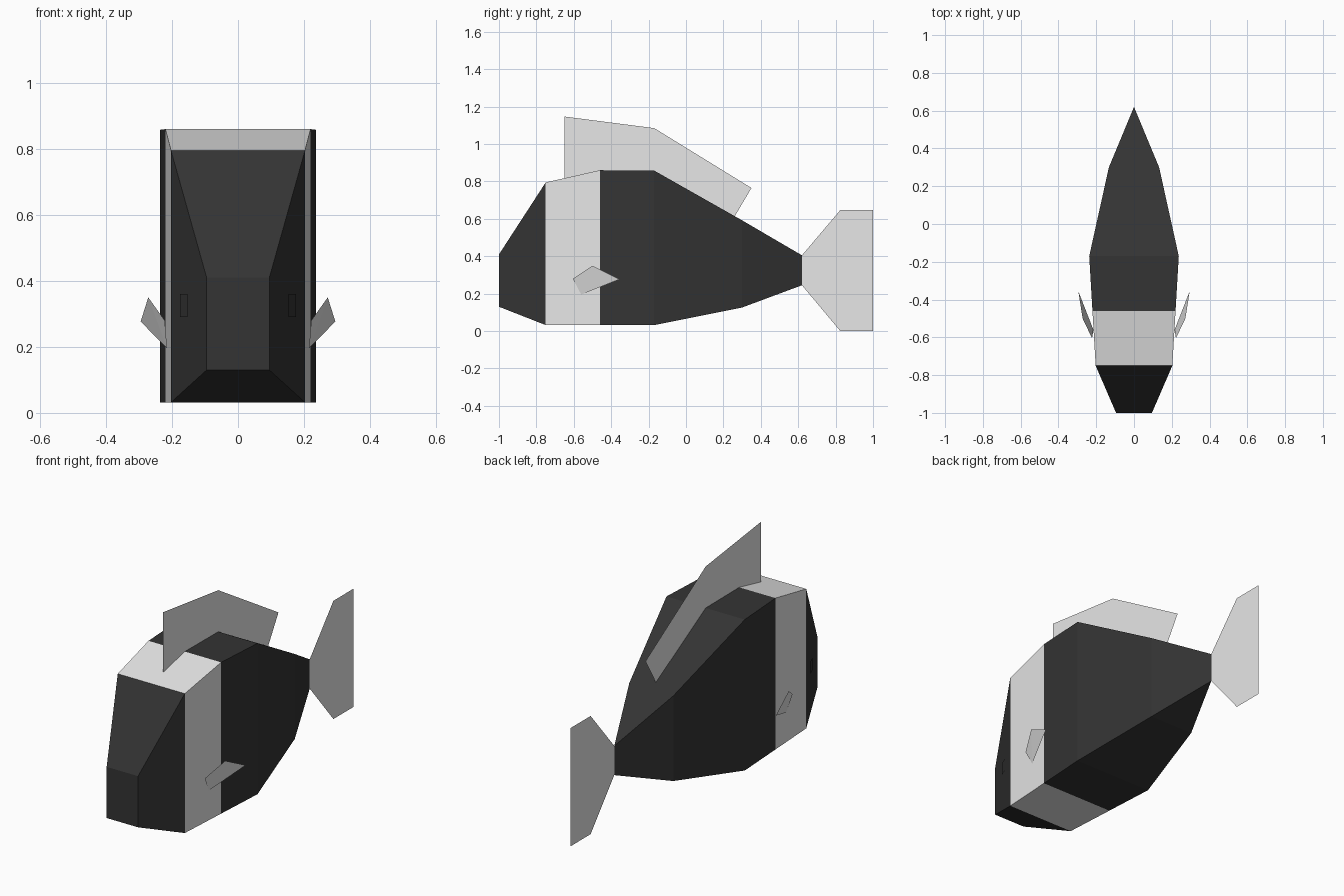
import bpy, bmesh
from mathutils import Vector

if "Cube" in bpy.data.objects:
    bpy.data.objects.remove(bpy.data.objects["Cube"])


def material(name, value):
    m = bpy.data.materials.new(name)
    m.diffuse_color = (value, value, value, 1)
    m.use_nodes = True
    m.node_tree.nodes["Principled BSDF"].inputs["Base Color"].default_value = m.diffuse_color
    return m


dark = material("charcoal", 0.034)
pale = material("off white", 0.8)


def make_object(name, bm, *mats):
    mesh = bpy.data.meshes.new(name)
    bm.to_mesh(mesh)
    bm.free()
    for m in mats:
        mesh.materials.append(m)
    ob = bpy.data.objects.new(name, mesh)
    bpy.context.collection.objects.link(ob)
    return ob


def flat_shape(name, points, mat):
    bm = bmesh.new()
    bm.faces.new([bm.verts.new(p) for p in points])
    bmesh.ops.triangulate(bm, faces=bm.faces[:])
    return make_object(name, bm, mat)


def mirror(ob):
    mod = ob.modifiers.new("Mirror", 'MIRROR')
    mod.use_mirror_merge = False


# Body: rectangular sections (y, half width, bottom, top) lofted nose to tail
sections = [(-1.0, 0.095, 0.13, 0.41), (-0.75, 0.203, 0.032, 0.795),
            (-0.46, 0.22, 0.032, 0.86), (-0.17, 0.237, 0.032, 0.858),
            (0.30, 0.133, 0.126, 0.592), (0.62, 0.0, 0.245, 0.405)]
bm = bmesh.new()
rings = [[bm.verts.new(p) for p in ((-w, y, b), (w, y, b), (w, y, t), (-w, y, t))]
         for y, w, b, t in sections]
bm.faces.new(rings[0])
for i in range(len(rings) - 1):
    for j in range(4):
        k = (j + 1) % 4
        f = bm.faces.new((rings[i][j], rings[i][k], rings[i + 1][k], rings[i + 1][j]))
        f.material_index = 1 if i == 1 else 0      # pale band behind the head
bmesh.ops.remove_doubles(bm, verts=bm.verts[:], dist=0.0005)
bmesh.ops.recalc_face_normals(bm, faces=bm.faces[:])
make_object("body", bm, dark, pale)

# Dorsal and tail fins: flat sheets on the centre plane
dorsal = [(-0.65, 0.817), (-0.65, 1.147), (-0.17, 1.085), (0.35, 0.765),
          (0.26, 0.613), (-0.17, 0.858), (-0.46, 0.86)]
tail = [(0.62, 0.405), (0.825, 0.647), (1.0, 0.647), (0.927, 0.325),
        (1.0, 0.0), (0.825, 0.0), (0.62, 0.245)]
for name, profile in (("dorsal_fin", dorsal), ("tail_fin", tail)):
    flat_shape(name, [(0, y, z) for y, z in profile], pale)

# Pectoral fins
mirror(flat_shape("pectoral_fins", [(0.215, -0.56, 0.195), (0.295, -0.355, 0.277),
                                    (0.272, -0.50, 0.35), (0.222, -0.605, 0.28)], pale))

# Eyes: thin plates lying on the cheeks
nose, cheek = Vector((0.095, -1.0, 0)), Vector((0.203, -0.75, 0))
out = Vector((0.918, -0.397, 0)) * 0.004
a, b = (nose.lerp(cheek, t) + out for t in (0.51, 0.71))
up = Vector((0, 0, 1))
eyes = flat_shape("eyes", [a + up * 0.29, b + up * 0.29, b + up * 0.36, a + up * 0.36], dark)
mirror(eyes)
